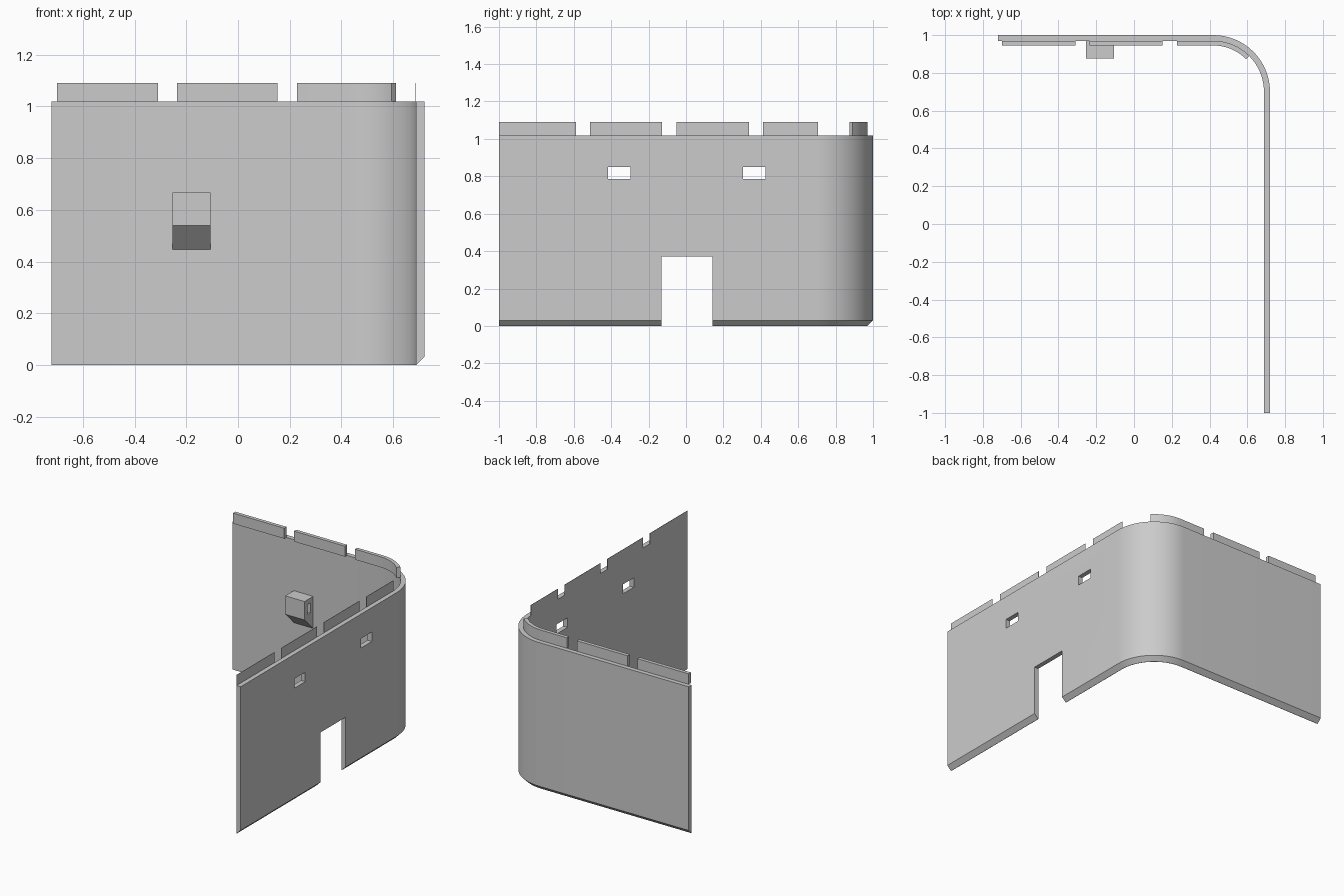
import bpy
import bmesh
from math import sin, cos, radians
from mathutils import Vector

if "Cube" in bpy.data.objects:
    bpy.data.objects.remove(bpy.data.objects["Cube"])

stone = bpy.data.materials.new("grey_stone")
stone.use_nodes = True
GREY = (0.6, 0.6, 0.6, 1)
stone.diffuse_color = GREY
stone.node_tree.nodes["Principled BSDF"].inputs["Base Color"].default_value = GREY

X, Y, R = 0.72, 1.0, 0.30       # outer wall lines and corner radius
THICK, TOP, MERLON_TOP = 0.032, 1.018, 1.09


def finish(name, bm):
    bmesh.ops.recalc_face_normals(bm, faces=bm.faces)
    mesh = bpy.data.meshes.new(name)
    bm.to_mesh(mesh)
    bm.free()
    mesh.materials.append(stone)
    obj = bpy.data.objects.new(name, mesh)
    bpy.context.collection.objects.link(obj)
    return obj


def sweep(name, stations, profile):
    """Sweep a closed (inward offset, height) profile along (point, normal) stations."""
    bm = bmesh.new()
    rings = []
    for point, normal in stations:
        rings.append([bm.verts.new((*(point - normal * d), z)) for d, z in profile])
    n = len(profile)
    for a, b in zip(rings, rings[1:]):
        for i in range(n):
            j = (i + 1) % n
            bm.faces.new((a[i], a[j], b[j], b[i]))
    bm.faces.new(rings[0])
    bm.faces.new(rings[-1])
    return finish(name, bm)


def back(x):
    return Vector((x, Y)), Vector((0, 1))


def arc(start, end, steps):
    centre = Vector((X - R, Y - R))
    out = []
    for i in range(steps + 1):
        a = radians(start + (end - start) * i / steps)
        normal = Vector((cos(a), sin(a)))
        out.append((centre + normal * R, normal))
    return out


def box(name, lo, hi):
    bm = bmesh.new()
    bmesh.ops.create_cube(bm, size=1)
    for v in bm.verts:
        v.co = [(l + h) / 2 + c * (h - l) for l, h, c in zip(lo, hi, v.co)]
    return finish(name, bm)


def activate(obj):
    bpy.ops.object.select_all(action="DESELECT")
    obj.select_set(True)
    bpy.context.view_layer.objects.active = obj


def cut(target, lo, hi):
    cutter = box("cutter", lo, hi)
    cutter.hide_render = True
    mod = target.modifiers.new("opening", "BOOLEAN")
    mod.operation, mod.solver, mod.object = "DIFFERENCE", "EXACT", cutter
    activate(target)
    bpy.ops.object.modifier_apply(modifier=mod.name)
    bpy.data.objects.remove(cutter)


def smooth(obj):
    activate(obj)
    bpy.ops.object.shade_smooth_by_angle(angle=radians(30))


# Curved curtain wall with a chamfered outer foot
path = [back(-X)] + arc(90, 0, 16) + [(Vector((X, -Y)), Vector((1, 0)))]
wall = sweep("wall", path, [(0, 0.03), (0, TOP), (THICK, TOP), (THICK, 0), (0.03, 0)])

# Doorway and two windows through the side wall
cut(wall, (0.6, -0.132, -0.1), (0.8, 0.142, 0.372))
for y0, y1 in ((-0.416, -0.298), (0.306, 0.426)):
    cut(wall, (0.6, y0, 0.785), (0.8, y1, 0.85))
smooth(wall)

# Battlements along the back, the last one following the corner
block = [(0.03, TOP), (0.03, MERLON_TOP), (0.055, MERLON_TOP), (0.055, TOP)]
for i, (x0, x1) in enumerate(((-0.70, -0.31), (-0.235, 0.152))):
    sweep(f"back_battlement_{i + 1}", [back(x0), back(x1)], block)
smooth(sweep("corner_battlement", [back(0.228)] + arc(90, 45, 8), block))

# Thin battlements along the side wall
for i, (y0, y1) in enumerate(((-1, -0.588), (-0.514, -0.127), (-0.05, 0.337), (0.412, 0.705))):
    box(f"side_battlement_{i + 1}", (0.687, y0, TOP), (0.689, y1, MERLON_TOP))

# Projecting bay on the back wall with a sloped underside and side slits
bm = bmesh.new()
side = ((0.97, 0.445), (0.875, 0.54), (0.875, 0.667), (0.97, 0.667))
face = bm.faces.new([bm.verts.new((-0.253, y, z)) for y, z in side])
extruded = bmesh.ops.extrude_face_region(bm, geom=[face])["geom"]
bmesh.ops.translate(bm, vec=(0.147, 0, 0),
                    verts=[g for g in extruded if isinstance(g, bmesh.types.BMVert)])
bay = finish("bay", bm)
cut(bay, (-0.3, 0.905, 0.565), (-0.05, 0.937, 0.635))
